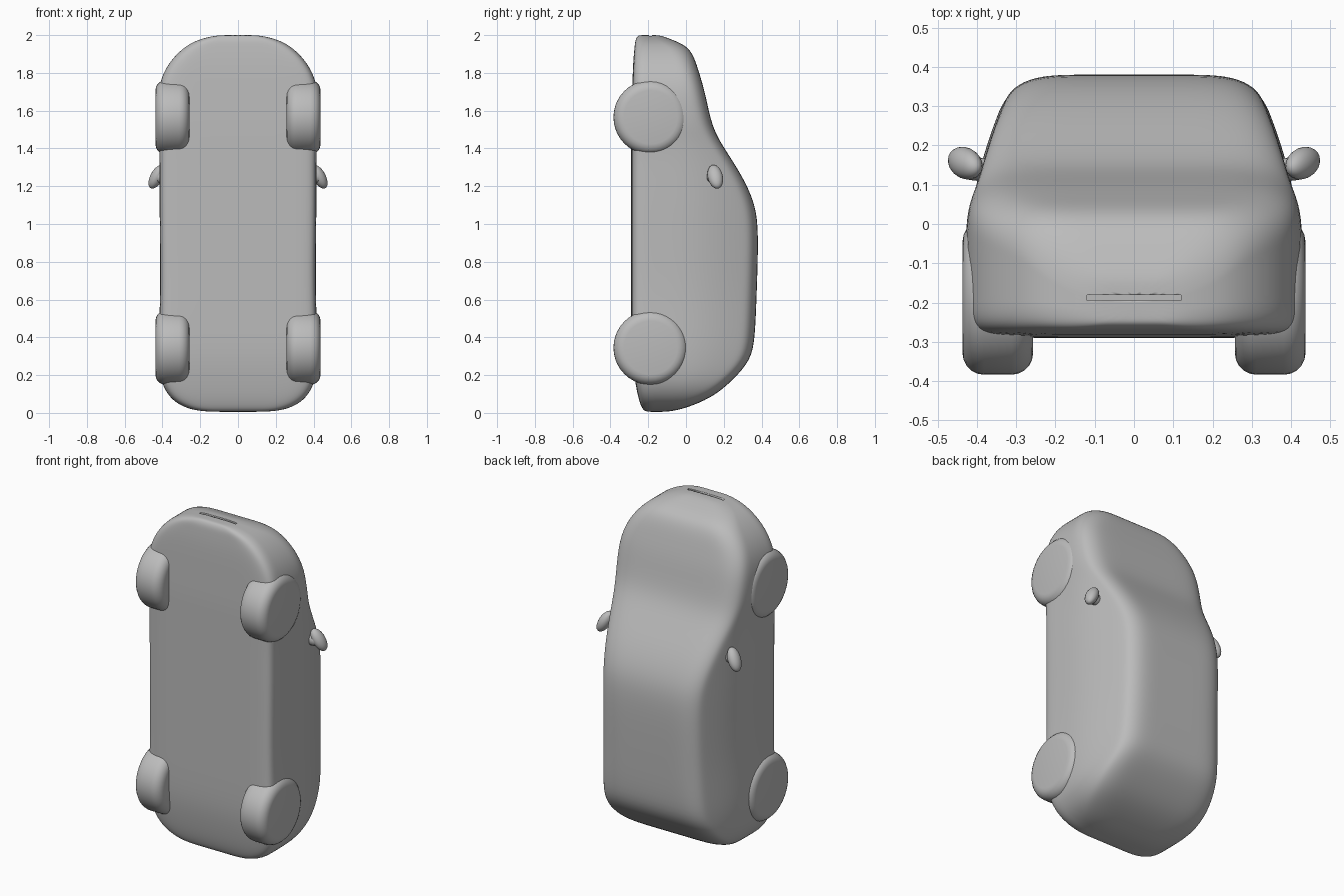
import bpy, bmesh, math
from mathutils import Matrix, Vector

if "Cube" in bpy.data.objects:
    bpy.data.objects.remove(bpy.data.objects["Cube"])

grey = bpy.data.materials.new("plain grey")
grey.diffuse_color = (0.5, 0.5, 0.5, 1)
grey.use_nodes = True
grey.node_tree.nodes["Principled BSDF"].inputs["Base Color"].default_value = grey.diffuse_color


def finish(bm, name, angle=60):
    bmesh.ops.recalc_face_normals(bm, faces=bm.faces)
    me = bpy.data.meshes.new(name)
    bm.to_mesh(me)
    bm.free()
    ob = bpy.data.objects.new(name, me)
    bpy.context.collection.objects.link(ob)
    me.materials.append(grey)
    bpy.ops.object.select_all(action='DESELECT')
    ob.select_set(True)
    bpy.context.view_layer.objects.active = ob
    bpy.ops.object.shade_smooth_by_angle(angle=math.radians(angle))
    return ob


# Body stations from tail to nose: z, half width, underside y, roof y
STATIONS = [
    (0.005, 0.13, -0.20, -0.12), (0.012, 0.23, -0.225, -0.05),
    (0.04, 0.31, -0.24, 0.04), (0.09, 0.37, -0.255, 0.15),
    (0.17, 0.41, -0.27, 0.245), (0.28, 0.42, -0.285, 0.345),
    (0.40, 0.42, -0.29, 0.365), (0.60, 0.412, -0.29, 0.373),
    (0.80, 0.412, -0.29, 0.38), (1.00, 0.414, -0.29, 0.382),
    (1.12, 0.415, -0.29, 0.36), (1.24, 0.415, -0.29, 0.305),
    (1.36, 0.415, -0.29, 0.23), (1.46, 0.42, -0.29, 0.165),
    (1.55, 0.43, -0.29, 0.13), (1.70, 0.427, -0.285, 0.10),
    (1.80, 0.397, -0.282, 0.07), (1.88, 0.345, -0.278, 0.045),
    (1.94, 0.28, -0.272, 0.01), (1.975, 0.215, -0.268, -0.07),
    (1.997, 0.13, -0.255, -0.13), (2.0, 0.07, -0.24, -0.16)]
# Share of the half width left at each height: cabin leans inward
TAPER = [(-0.5, 1.0), (0.0, 1.0), (0.1, 0.965), (0.2, 0.90), (0.3, 0.81), (0.4, 0.72)]


def taper(y):
    for (a, p), (b, q) in zip(TAPER, TAPER[1:]):
        if y <= b:
            return p + (q - p) * (y - a) / (b - a)
    return TAPER[-1][1]


def half_section(w, yb, yt):
    h = yt - yb
    c, r = min(0.08, h * 0.35), min(0.05, h * 0.25)
    pts = [(0, yb), (w * 0.45, yb), (w - r * 1.2, yb)]
    pts += [(w - r * 0.3, yb + r * 0.3), (w, yb + r)]
    # Sides
    for i in range(1, 6):
        y = yb + r + (h - r - c) * i / 5
        pts.append((w * taper(y), y))
    # Rounded roof edge
    x0 = pts[-1][0]
    rx = min(0.13, x0 * 0.4)
    for t in (30, 60, 90):
        a = math.radians(t)
        pts.append((x0 - rx * (1 - math.cos(a)), yt - c + c * math.sin(a)))
    return pts + [(x0 * 0.35, yt), (0, yt)]


bm = bmesh.new()
rings = []
for z, w, yb, yt in STATIONS:
    half = half_section(w, yb, yt)
    loop = half + [(-x, y) for x, y in half[-2:0:-1]]
    rings.append([bm.verts.new((x, y, z)) for x, y in loop])
n = len(rings[0])
for a, b in zip(rings, rings[1:]):
    for i in range(n):
        bm.faces.new((a[i], a[(i + 1) % n], b[(i + 1) % n], b[i]))
bm.faces.new(rings[0])
bm.faces.new(rings[-1])
body = finish(bm, "car_body")
sub = body.modifiers.new("smooth", 'SUBSURF')
sub.levels = sub.render_levels = 2

# Grille slot cut into the nose
bm = bmesh.new()
bmesh.ops.create_cube(bm, size=1, matrix=Matrix.Translation((0, -0.188, 2.0))
                      @ Matrix.Diagonal((0.24, 0.014, 0.05, 1)))
cutter = finish(bm, "grille_cutter")
cutter.hide_render = True
cutter.hide_set(True)
cut = body.modifiers.new("grille slot", 'BOOLEAN')
cut.operation = 'DIFFERENCE'
cut.object = cutter

# Wheels with soft rounded tyres, and door mirrors
for side, label in ((1, "right"), (-1, "left")):
    for z, place in ((1.565, "front"), (0.345, "rear")):
        bm = bmesh.new()
        bmesh.ops.create_cone(
            bm, cap_ends=True, segments=40, radius1=0.197, radius2=0.197, depth=0.18,
            matrix=Matrix.Translation((side * 0.347, -0.187, z))
            @ Matrix.Rotation(math.pi / 2, 4, 'Y'))
        rims = [e for e in bm.edges if any(len(f.verts) > 4 for f in e.link_faces)]
        bmesh.ops.bevel(bm, geom=rims, offset=0.055, segments=5, profile=0.5,
                        affect='EDGES')
        finish(bm, f"{place}_{label}_wheel")

    # Mirror housing: thin shell swept back, on a short stalk
    bm = bmesh.new()
    bmesh.ops.create_uvsphere(
        bm, u_segments=20, v_segments=12, radius=1,
        matrix=Matrix.Translation((side * 0.43, 0.155, 1.25))
        @ Matrix.Rotation(side * math.radians(-28), 4, 'Y')
        @ Matrix.Rotation(math.radians(12), 4, 'X')
        @ Matrix.Diagonal((0.034, 0.04, 0.07, 1)))
    finish(bm, f"{label}_mirror")
    bm = bmesh.new()
    bmesh.ops.create_uvsphere(
        bm, u_segments=16, v_segments=8, radius=1,
        matrix=Matrix.Translation((side * 0.40, 0.14, 1.25))
        @ Matrix.Diagonal((0.05, 0.03, 0.035, 1)))
    finish(bm, f"{label}_mirror_stalk")
